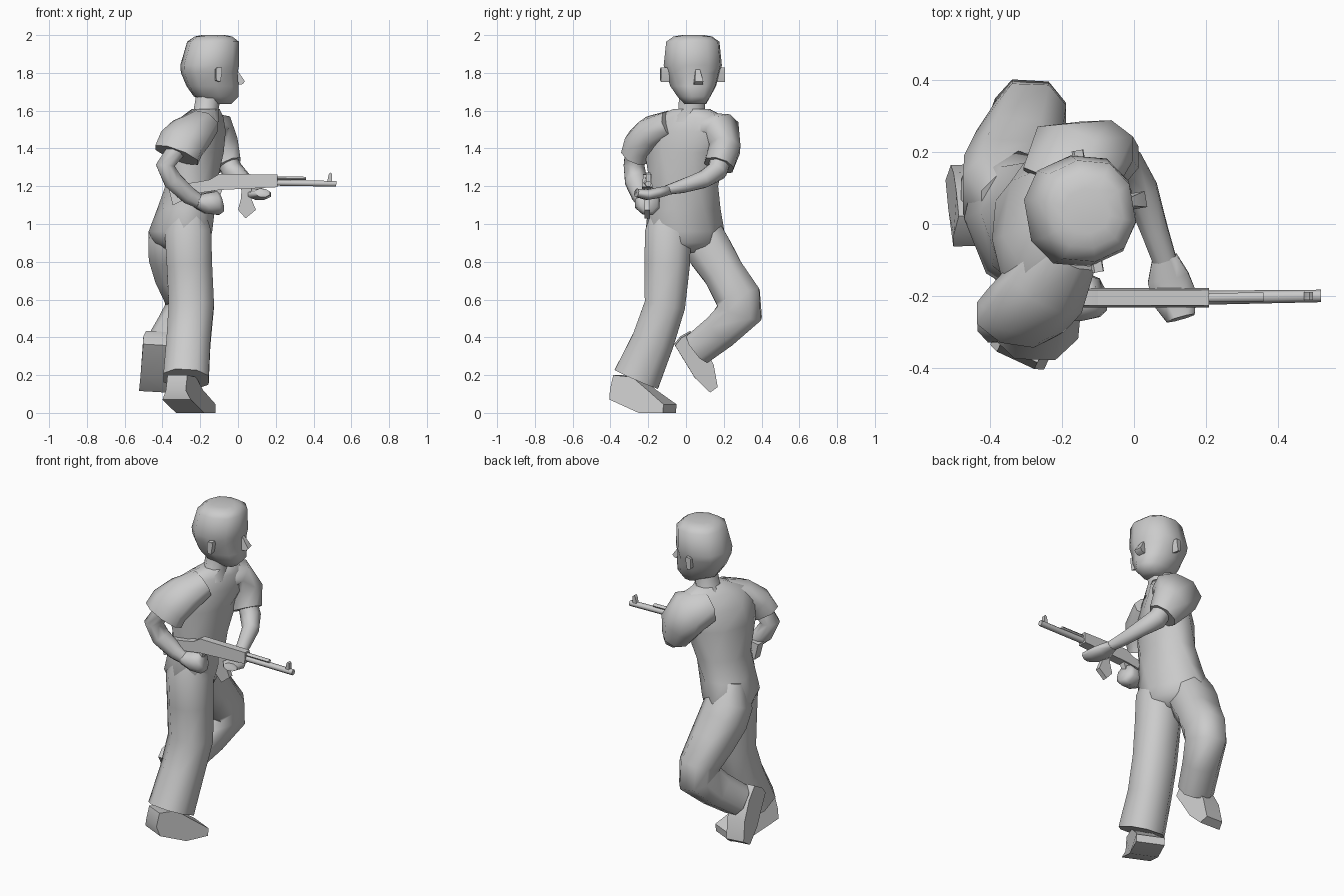
import bpy, bmesh, math
from mathutils import Vector

X, Y, Z = Vector((1, 0, 0)), Vector((0, 1, 0)), Vector((0, 0, 1))


def finish(name, bm, angle):
    bmesh.ops.recalc_face_normals(bm, faces=bm.faces)
    me = bpy.data.meshes.new(name)
    bm.to_mesh(me)
    bm.free()
    me.shade_smooth()
    me.set_sharp_from_angle(angle=math.radians(angle))
    ob = bpy.data.objects.new(name, me)
    bpy.context.collection.objects.link(ob)
    return ob


def loft(name, stations, ref=X, n=8, upright=False, power=1.0, angle=68):
    """Rings along a path; station = x, y, z, half size along ref, half size across, [yaw]."""
    bm = bmesh.new()
    pts = [Vector(s[:3]) for s in stations]
    rings = []
    k = 1 / math.cos(math.pi / n) ** power

    def bulge(c):
        return math.copysign(abs(c) ** power, c) * k
    for i, s in enumerate(stations):
        t = Z.copy()
        if not upright:
            t = Vector()
            if i > 0:
                t += (pts[i] - pts[i - 1]).normalized()
            if i < len(pts) - 1:
                t += (pts[i + 1] - pts[i]).normalized()
            t.normalize()
        r = Vector(ref)
        if len(s) > 5:
            w = math.radians(s[5])
            r = Vector((math.cos(w), math.sin(w), 0))
        f = (r - t * r.dot(t)).normalized()
        g = t.cross(f)
        ring = []
        for j in range(n):
            a = 2 * math.pi * (j + 0.5) / n
            ring.append(bm.verts.new(pts[i] + f * s[3] * bulge(math.cos(a)) + g * s[4] * bulge(math.sin(a))))
        rings.append(ring)
    for p, q in zip(rings, rings[1:]):
        for j in range(n):
            bm.faces.new((p[j], p[(j + 1) % n], q[(j + 1) % n], q[j]))
    bm.faces.new(rings[0])
    bm.faces.new(rings[-1])
    return finish(name, bm, angle)


def prism(name, profile, origin, u, v, width, inset=1.0, angle=30):
    """Side profile in the u/v plane given thickness; upper points narrow by inset."""
    bm = bmesh.new()
    o, u = Vector(origin), Vector(u).normalized()
    v = Vector(v).normalized()
    w = u.cross(v).normalized()
    low = sum(p[1] for p in profile) / len(profile)
    sides = []
    for sgn in (-1, 1):
        sides.append([bm.verts.new(o + u * a + v * b + w * sgn * width / 2 * (inset if b > low else 1))
                      for a, b in profile])
    n = len(profile)
    for j in range(n):
        bm.faces.new((sides[0][j], sides[0][(j + 1) % n], sides[1][(j + 1) % n], sides[1][j]))
    bm.faces.new(sides[0])
    bm.faces.new(sides[1])
    return finish(name, bm, angle)


# Head, neck, nose, ears
loft("head", [(-.09, .05, 1.635, .05, .055, 10), (-.115, .042, 1.675, .115, .085, 10),
              (-.135, .038, 1.73, .132, .118, 10), (-.152, .036, 1.80, .143, .138, 10),
              (-.15, .036, 1.84, .148, .15, 10), (-.132, .036, 1.965, .13, .137, 10),
              (-.13, .036, 1.992, .095, .10, 10), (-.13, .036, 2.0, .06, .06, 10)],
     n=10, upright=True, power=.85)
loft("neck", [(-.185, .02, 1.54, .085, .11), (-.168, .03, 1.61, .066, .07),
              (-.15, .035, 1.72, .065, .07)], upright=True)
fwd = Vector((.985, .17, 0))
prism("nose", [(-.03, .05), (.0, .03), (.044, -.035), (.03, -.05), (-.03, -.055)],
      (-.01, .062, 1.79), fwd, Z, .045, .5, 70)
for name, c in (("right_ear", (-.105, -.112, 1.79)), ("left_ear", (-.155, .182, 1.79))):
    prism(name, [(-.015, .03), (-.008, .038), (.016, .038), (.018, .02), (.008, -.038), (-.014, -.03)],
          c, fwd, Z, .045)

# Shirt body twisting from hips to shoulders
loft("torso", [(-.29, .0, .85, .07, .12, 22), (-.30, .0, .90, .13, .18, 22), (-.305, -.005, .96, .148, .20, 22),
               (-.275, -.01, 1.08, .14, .185, 12), (-.25, -.01, 1.2, .135, .18, 0),
               (-.235, -.005, 1.38, .14, .205, -18), (-.215, .005, 1.49, .12, .235, -25),
               (-.19, .02, 1.565, .088, .19, -25), (-.17, .03, 1.61, .065, .09, -15)], upright=True)

# Sleeves
loft("right_sleeve", [(-.19, -.08, 1.53, .09, .07), (-.245, -.18, 1.485, .115, .085),
                      (-.30, -.24, 1.425, .12, .085), (-.325, -.265, 1.365, .12, .078)])
loft("left_sleeve", [(-.20, .10, 1.50, .12, .09), (-.155, .19, 1.49, .135, .095),
                     (-.105, .205, 1.40, .115, .082), (-.06, .175, 1.31, .08, .078)])

# Bare arms and hands
loft("right_arm", [(-.32, -.26, 1.40, .06, .05), (-.385, -.275, 1.31, .055, .05),
                   (-.345, -.265, 1.23, .058, .05), (-.26, -.24, 1.15, .045, .045),
                   (-.20, -.225, 1.115, .035, .035)], ref=Y)
loft("right_hand", [(-.22, -.23, 1.12, .04, .035), (-.165, -.21, 1.11, .062, .055),
                    (-.11, -.20, 1.11, .06, .062), (-.09, -.195, 1.115, .045, .05)], ref=Y)
loft("left_arm", [(-.065, .185, 1.35, .05, .055), (-.03, .165, 1.28, .055, .052),
                  (.022, .09, 1.235, .045, .045), (.058, -.02, 1.20, .037, .036),
                  (.085, -.10, 1.18, .033, .025)])
loft("left_hand", [(.085, -.09, 1.18, .034, .025), (.095, -.15, 1.165, .058, .028),
                   (.115, -.21, 1.155, .062, .027), (.13, -.262, 1.165, .04, .022)])

# Trousers
loft("right_leg", [(-.265, -.09, 1.10, .08, .08), (-.265, -.095, .96, .123, .122), (-.257, -.10, .78, .12, .12),
                   (-.247, -.112, .57, .12, .108), (-.262, -.175, .38, .116, .112),
                   (-.275, -.262, .18, .12, .125)], power=.85)
loft("left_leg", [(-.335, .05, 1.05, .09, .09), (-.35, .085, .93, .125, .12), (-.345, .13, .85, .128, .12),
                  (-.32, .2, .74, .12, .108), (-.288, .275, .615, .10, .12),
                  (-.288, .285, .535, .10, .12), (-.335, .19, .44, .095, .098),
                  (-.395, .07, .345, .092, .09)], power=.75)

# Shoes
prism("right_shoe", [(0, .07), (.17, 0), (.31, 0), (.315, .045), (.21, .12), (.12, .19), (.01, .2), (-.01, .12)],
      (-.325, -.37, 0), (.42, .907, 0), Z, .165, .7, 40)
u = Vector((-.07, .57, -.82)).normalized()
prism("left_shoe", [(0, 0), (.2, -.012), (.31, .01), (.31, .06), (.2, .11), (.08, .125), (-.01, .11), (-.015, .05)],
      (-.43, -.06, .36), u, X.cross(u), .145, .8, 40)

# Rifle
G = (0, -.205, 0)
prism("rifle_stock_and_receiver",
      [(-.37, 1.20), (-.345, 1.10), (-.2, 1.165), (-.1, 1.18), (.208, 1.195), (.208, 1.262),
       (-.10, 1.265), (-.15, 1.235), (-.2, 1.225)], G, X, Z, .055, .8)
prism("magazine", [(.02, 1.2), (.015, 1.13), (0, 1.075), (.04, 1.03), (.095, 1.075), (.072, 1.13), (.07, 1.2)],
      G, X, Z, .03)
prism("pistol_grip", [(-.12, 1.19), (-.17, 1.06), (-.13, 1.05), (-.08, 1.19)], G, X, Z, .035)
loft("barrel", [(.19, -.205, 1.218, .015, .017), (.52, -.2, 1.213, .015, .015)], ref=Z, n=6)
loft("gas_tube", [(.19, -.205, 1.243, .009, .011), (.36, -.203, 1.241, .009, .011)], ref=Z, n=6)
prism("front_sight", [(.47, 1.215), (.48, 1.262), (.488, 1.272), (.498, 1.265), (.498, 1.215)],
      (0, -.2, 0), X, Z, .022)
